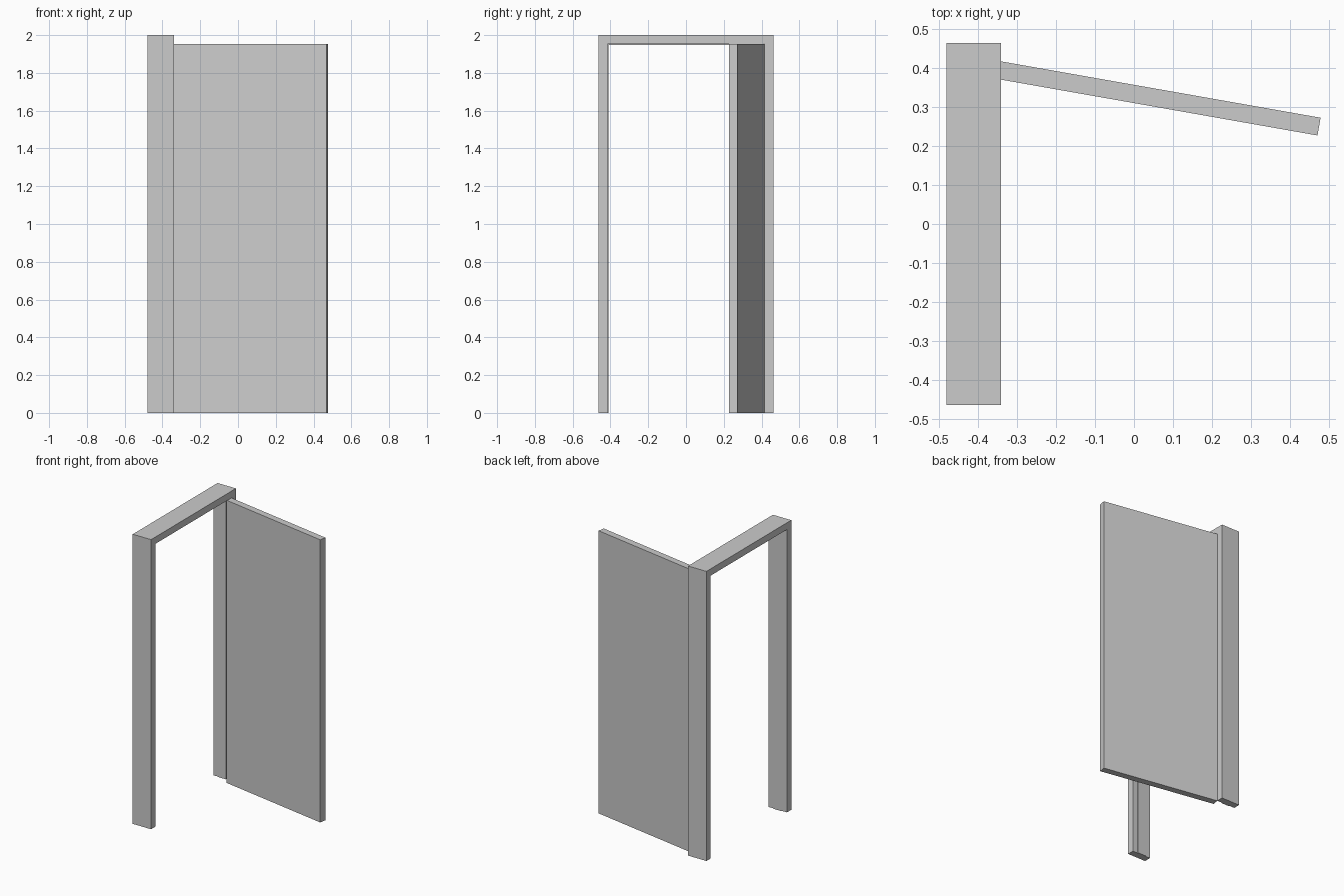
import bpy
import bmesh
import math
from mathutils import Matrix, Vector

cube = bpy.data.objects.get("Cube")
if cube:
    bpy.data.objects.remove(cube, do_unlink=True)

# Single plain grey
GREY = (0.6, 0.6, 0.6, 1.0)
grey = bpy.data.materials.new("plain grey")
grey.use_nodes = True
grey.diffuse_color = GREY
grey.node_tree.nodes["Principled BSDF"].inputs["Base Color"].default_value = GREY


def add_object(name, bm):
    bmesh.ops.recalc_face_normals(bm, faces=bm.faces)
    mesh = bpy.data.meshes.new(name)
    bm.to_mesh(mesh)
    bm.free()
    mesh.materials.append(grey)
    obj = bpy.data.objects.new(name, mesh)
    bpy.context.collection.objects.link(obj)
    return obj


def portal(name, outer, top, thick, x0, x1):
    """Upside-down U in the y-z plane, extruded from x0 to x1."""
    inner = outer - thick
    outline = [(-outer, 0), (-outer, top), (outer, top), (outer, 0),
               (inner, 0), (inner, top - thick), (-inner, top - thick), (-inner, 0)]
    bm = bmesh.new()
    face = bm.faces.new([bm.verts.new((x0, y, z)) for y, z in outline])
    ext = bmesh.ops.extrude_face_region(bm, geom=[face])
    moved = [v for v in ext["geom"] if isinstance(v, bmesh.types.BMVert)]
    bmesh.ops.translate(bm, verts=moved, vec=(x1 - x0, 0, 0))
    return add_object(name, bm)


# Frame and the thin stop strip lining its opening
HALF_WIDTH, HEIGHT, THICK, STOP = 0.463, 2.0, 0.047, 0.005
portal("door_frame", HALF_WIDTH, HEIGHT, THICK, -0.48, -0.34)
portal("door_stop", HALF_WIDTH - THICK, HEIGHT - THICK, STOP, -0.44, -0.38)

# Open door leaf, with its origin on the hinge corner
LENGTH, DEPTH, DOOR_HEIGHT = 0.83, 0.046, 1.952
bm = bmesh.new()
bmesh.ops.create_cube(bm, size=1.0)
bmesh.ops.scale(bm, vec=(LENGTH, DEPTH, DOOR_HEIGHT), verts=bm.verts)
bmesh.ops.translate(bm, vec=(LENGTH / 2, -DEPTH / 2, DOOR_HEIGHT / 2), verts=bm.verts)
door = add_object("door_leaf", bm)
door.location = Vector((-0.34, 0.416, 0.0))
door.rotation_euler.z = math.radians(-10)
